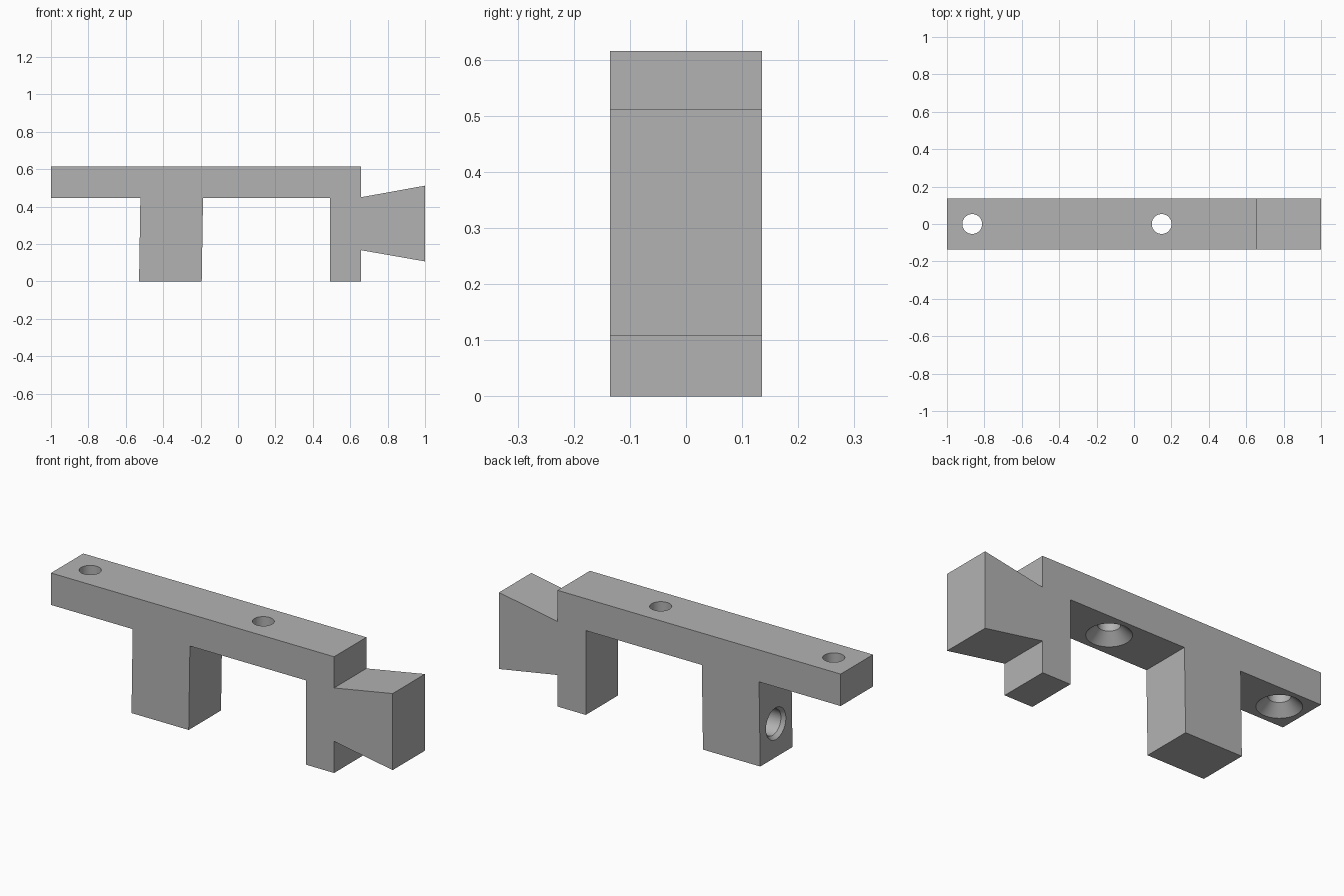
import bpy
import bmesh
import math
from mathutils import Matrix

if "Cube" in bpy.data.objects:
    bpy.data.objects.remove(bpy.data.objects["Cube"], do_unlink=True)

HALF_DEPTH = 0.135

grey = bpy.data.materials.new("plain grey")
grey.use_nodes = True
grey.diffuse_color = (0.45, 0.45, 0.45, 1)
grey.node_tree.nodes["Principled BSDF"].inputs["Base Color"].default_value = grey.diffuse_color


def make_object(name, bm):
    bmesh.ops.recalc_face_normals(bm, faces=bm.faces)
    mesh = bpy.data.meshes.new(name)
    bm.to_mesh(mesh)
    bm.free()
    mesh.materials.append(grey)
    obj = bpy.data.objects.new(name, mesh)
    bpy.context.collection.objects.link(obj)
    return obj


def extruded(name, outline):
    """Extrude an x-z outline through the full depth."""
    bm = bmesh.new()
    face = bm.faces.new([bm.verts.new((x, -HALF_DEPTH, z)) for x, z in outline])
    result = bmesh.ops.extrude_face_region(bm, geom=[face])
    verts = [g for g in result["geom"] if isinstance(g, bmesh.types.BMVert)]
    bmesh.ops.translate(bm, verts=verts, vec=(0, 2 * HALF_DEPTH, 0))
    return make_object(name, bm)


def round_cutter(name, profile, matrix, sides=48):
    """Turn a list of (radius, height) steps into a closed round solid."""
    bm = bmesh.new()
    rings = []
    for radius, height in profile:
        angles = [math.tau * i / sides for i in range(sides)]
        rings.append([bm.verts.new((radius * math.cos(a), radius * math.sin(a), height)) for a in angles])
    for low, high in zip(rings, rings[1:]):
        for i in range(sides):
            j = (i + 1) % sides
            bm.faces.new((low[i], low[j], high[j], high[i]))
    bm.faces.new(rings[0])
    bm.faces.new(rings[-1])
    bm.transform(matrix)
    obj = make_object(name, bm)
    obj.hide_render = True
    return obj


# Beam, two legs and the flared end block share one outline
bracket = extruded("bracket_body", [
    (-1, 0.615), (-1, 0.446), (-0.522, 0.446), (-0.529, 0),
    (-0.194, 0), (-0.187, 0.446), (0.492, 0.446), (0.492, 0),
    (0.657, 0), (0.657, 0.167), (1, 0.107), (1, 0.512),
    (0.657, 0.45), (0.657, 0.615),
])

# Screw holes through the beam, countersunk from below
screw = [(0.117, -0.01), (0.107, 0), (0.053, 0.052), (0.053, 0.25)]
cutters = [round_cutter("screw_hole_cutter", screw, Matrix.Translation((x, 0, 0.446)))
           for x in (-0.865, 0.148)]

# Blind hole with a chamfered mouth in the outer face of the wide leg
socket = [(0.093, -0.01), (0.083, 0), (0.068, 0.018), (0.068, 0.24)]
place = Matrix.Translation((-0.526, 0, 0.176)) @ Matrix.Rotation(math.pi / 2, 4, "Y")
cutters.append(round_cutter("socket_cutter", socket, place))

for cutter in cutters:
    cut = bracket.modifiers.new("hole", "BOOLEAN")
    cut.operation = "DIFFERENCE"
    cut.solver = "EXACT"
    cut.object = cutter

# Bake the holes, then drop the cutters
depsgraph = bpy.context.evaluated_depsgraph_get()
baked = bpy.data.meshes.new_from_object(bracket.evaluated_get(depsgraph))
bracket.modifiers.clear()
bracket.data = baked
baked.name = "bracket_body"
for cutter in cutters:
    bpy.data.objects.remove(cutter, do_unlink=True)

# Smooth hole walls, crisp edges elsewhere
bpy.ops.object.select_all(action="DESELECT")
bracket.select_set(True)
bpy.context.view_layer.objects.active = bracket
bpy.ops.object.shade_smooth_by_angle(angle=math.radians(25))
